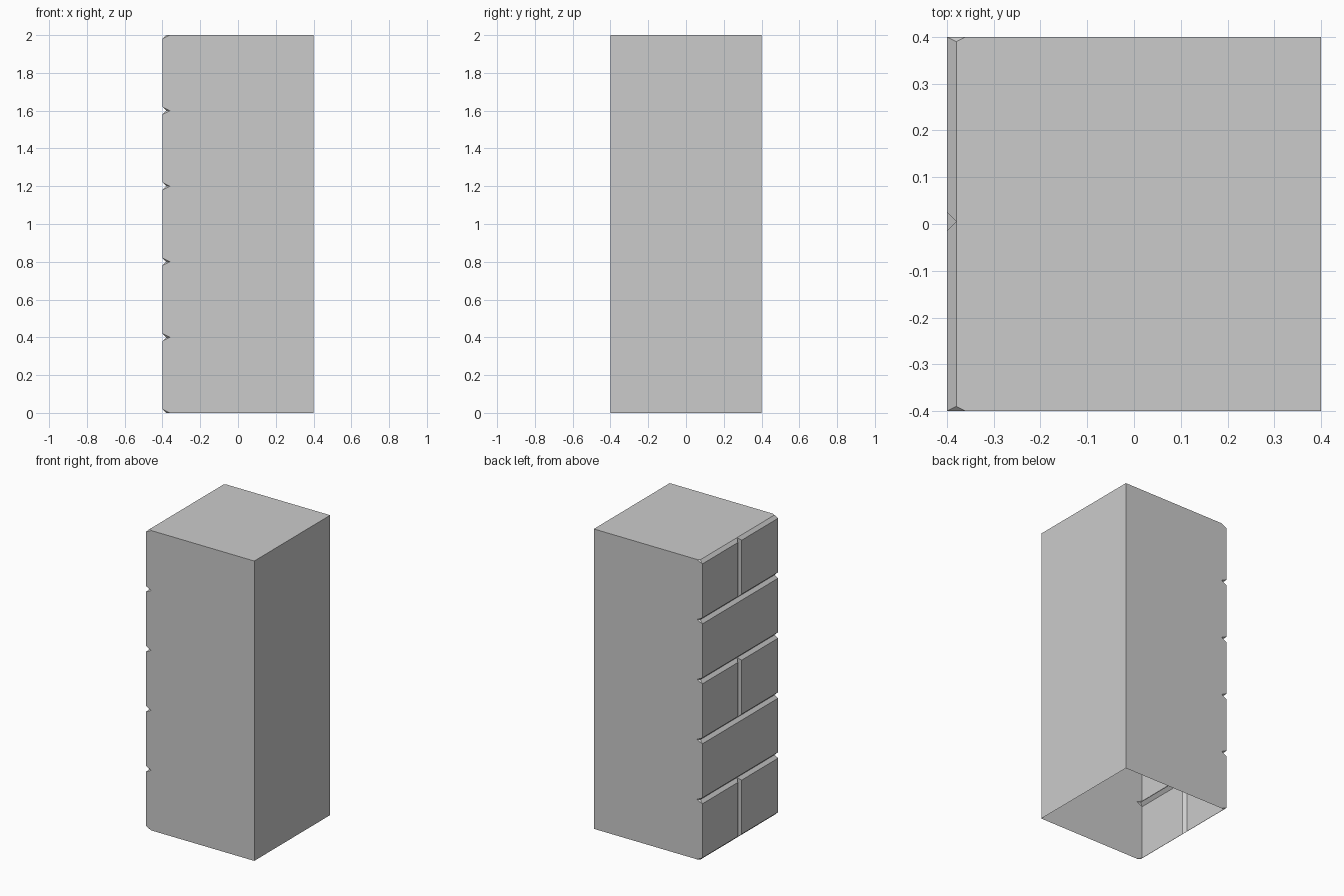
import bpy, bmesh

if "Cube" in bpy.data.objects:
    bpy.data.objects.remove(bpy.data.objects["Cube"])

H, R, ROWS, G = 0.4, 0.4, 5, 0.02    # half width, row height, rows, groove depth
MID = 0.005                          # y of the vertical joints
FACE, DEEP, END = -H, -H + G, -H + 2 * G   # brick face, groove floor, groove floor at the ends
IN = H - 0.01                        # where the groove floor starts to flare

bm = bmesh.new()


def face(*pts):
    bm.faces.new([bm.verts.new(p) for p in pts])


def brick(row, y0, y1):
    """Front panel plus the sloped upper and lower edges of one brick."""
    z0, z1 = row * R, (row + 1) * R
    a, b = z0 + G, z1 - G
    face((FACE, y0, a), (FACE, y1, a), (FACE, y1, b), (FACE, y0, b))
    in0 = -IN if y0 == -H else MID
    in1 = IN if y1 == H else MID
    for zf, zd in ((a, z0), (b, z1)):
        pts = [(FACE, y0, zf), (FACE, y1, zf), (DEEP, in1, zd)]
        if in0 != MID and in1 != MID:
            pts.append((DEEP, MID, zd))
        face(*pts, (DEEP, in0, zd))
        # flared groove ends
        for y, yi in ((y0, in0), (y1, in1)):
            if abs(y) == H:
                face((FACE, y, zf), (DEEP, yi, zd), (END, y, zd))
    # slopes of the vertical joint
    for y in (y0, y1):
        if abs(y) != H:
            face((FACE, y, a), (FACE, y, b), (DEEP, MID, z1), (DEEP, MID, z0))


# brick courses, split in two on every other row
for row in range(ROWS):
    if row % 2 == 0:
        brick(row, -H, MID - G)
        brick(row, MID + G, H)
    else:
        brick(row, -H, H)

# front and back walls with notched edge
top = ROWS * R
for y in (-H, H):
    edge = []
    for row in range(ROWS):
        z0, z1 = row * R, (row + 1) * R
        edge += [(END, y, z0), (FACE, y, z0 + G), (FACE, y, z1 - G)]
    face((H, y, 0), *edge, (END, y, top), (H, y, top))

# plain right wall and top (the underside is open)
face((H, -H, 0), (H, H, 0), (H, H, top), (H, -H, top))
face((H, -H, top), (H, H, top), (END, H, top), (DEEP, IN, top),
     (DEEP, MID, top), (DEEP, -IN, top), (END, -H, top))

bmesh.ops.remove_doubles(bm, verts=bm.verts, dist=1e-4)
bmesh.ops.recalc_face_normals(bm, faces=bm.faces)
mesh = bpy.data.meshes.new("brick_pillar")
bm.to_mesh(mesh)
bm.free()
pillar = bpy.data.objects.new("brick_pillar", mesh)
bpy.context.collection.objects.link(pillar)
